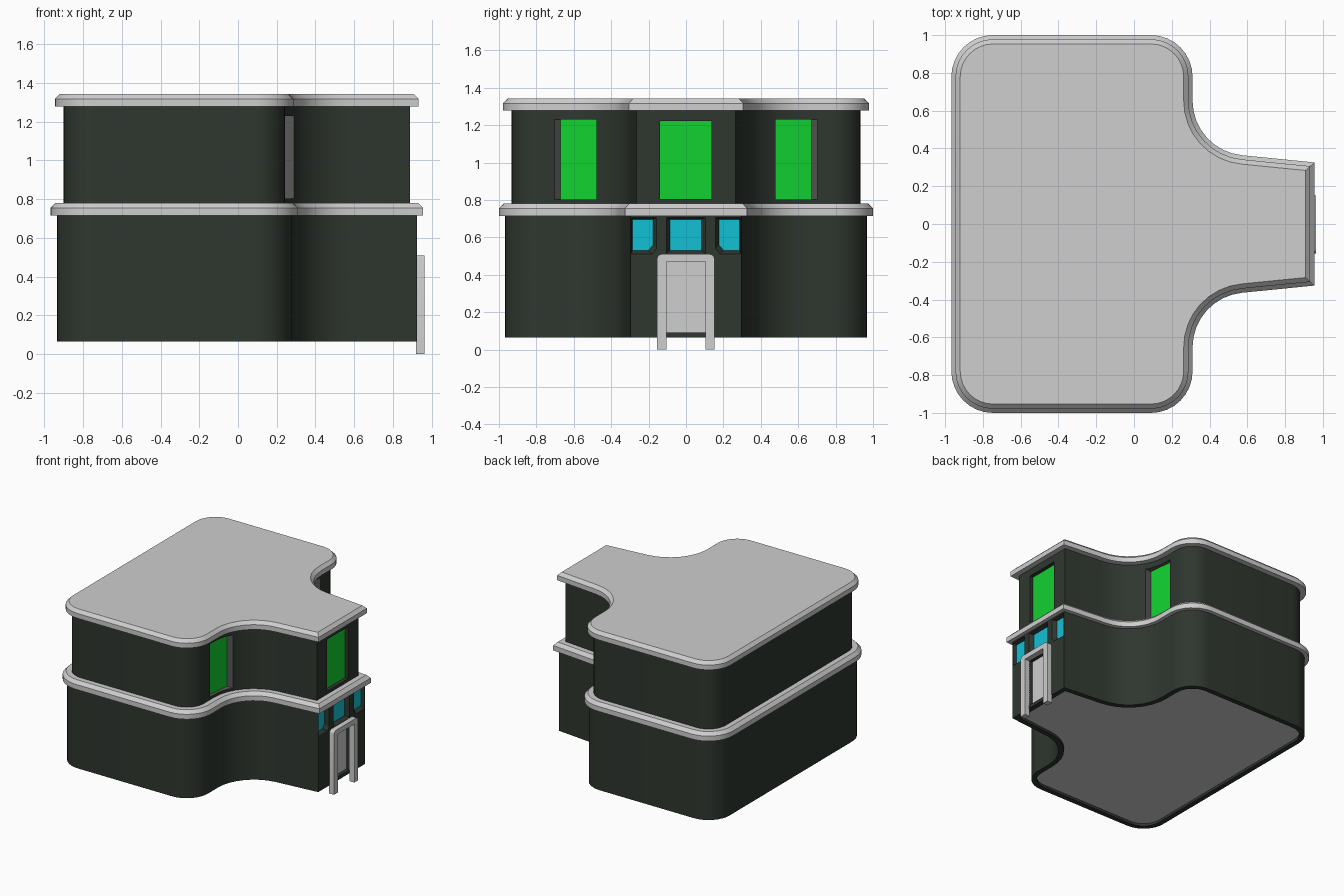
import bpy, bmesh, math
from mathutils import Vector, Matrix

if "Cube" in bpy.data.objects:
    bpy.data.objects.remove(bpy.data.objects["Cube"])

# ---------- materials (same slot order on every object) ----------
COLOURS = [("dark_wall", (0.028, 0.037, 0.028)), ("light_grey", (0.62, 0.62, 0.62)),
           ("mid_grey", (0.10, 0.10, 0.10)), ("green_glass", (0.006, 0.64, 0.03)),
           ("blue_glass", (0.006, 0.53, 0.66))]
MATS = []
for name, c in COLOURS:
    m = bpy.data.materials.new(name)
    m.diffuse_color = (*c, 1)
    m.use_nodes = True
    m.node_tree.nodes["Principled BSDF"].inputs["Base Color"].default_value = m.diffuse_color
    MATS.append(m)
WALL, LIGHT, MID, GREEN, BLUE = range(5)


def outline(d):
    """Rounded T-shaped plan, moved inward by d."""
    half = [(-0.967, -1, 0.22), (0.31, -1, 0.22), (0.31, -0.39, 0.29), (0.955, -0.326, 0)]
    base = half + [(x, -y, r) for x, y, r in reversed(half)]
    pts = []
    for i, (x, y, r) in enumerate(base):
        p = Vector((x, y))
        d1 = (p - Vector(base[i - 1][:2])).normalized()
        d2 = (Vector(base[(i + 1) % len(base)][:2]) - p).normalized()
        n1, n2 = Vector((-d1.y, d1.x)), Vector((-d2.y, d2.x))
        p = p + d * (n1 + n2) / (1 + n1.dot(n2))
        if r == 0:
            pts.append(p)
            continue
        sign = 1 if d1.x * d2.y - d1.y * d2.x > 0 else -1
        r -= sign * d
        phi = math.acos(d1.dot(d2))
        start = p - d1 * r * math.tan(phi / 2)
        centre = start + n1 * r * sign
        for k in range(9):
            pts.append(centre + Matrix.Rotation(sign * phi * k / 8, 2) @ (start - centre))
    return pts


def loft(bm, rings, side, first=None, last=None, special=None):
    """Closed solid through rings of 3D points; special = {side number: material}."""
    vs = [[bm.verts.new(p) for p in ring] for ring in rings]
    n = len(vs[0])
    faces = []
    for a, b in zip(vs, vs[1:]):
        for i in range(n):
            f = bm.faces.new((a[i], a[(i + 1) % n], b[(i + 1) % n], b[i]))
            f.material_index = (special or {}).get(i, side)
            faces.append(f)
    for ring, mat in ((vs[0], first), (vs[-1], last)):
        f = bm.faces.new(ring)
        f.material_index = side if mat is None else mat
        faces.append(f)
    bmesh.ops.recalc_face_normals(bm, faces=faces)


def make(name, bm):
    me = bpy.data.meshes.new(name)
    bm.to_mesh(me)
    bm.free()
    for m in MATS:
        me.materials.append(m)
    ob = bpy.data.objects.new(name, me)
    bpy.context.collection.objects.link(ob)
    return ob


def smooth(ob):
    ob.data.polygons.foreach_set("use_smooth", [True] * len(ob.data.polygons))
    ob.data.set_sharp_from_angle(angle=math.radians(25))


def layers(name, steps, mat):
    """Solid from (inset, height) steps of the plan outline."""
    bm = bmesh.new()
    loft(bm, [[(p.x, p.y, z) for p in outline(d)] for d, z in steps], mat)
    return make(name, bm)


def carve(ob, cutter):
    """Cut the openings and keep the colours of the cutter faces."""
    mod = ob.modifiers.new("openings", "BOOLEAN")
    mod.operation, mod.solver, mod.object = "DIFFERENCE", "EXACT", cutter
    dg = bpy.context.evaluated_depsgraph_get()
    dg.update()
    me = bpy.data.meshes.new_from_object(ob.evaluated_get(dg))
    ob.modifiers.clear()
    ob.data = me
    bpy.data.objects.remove(cutter)
    smooth(ob)


def front_opening(bm, outer, inner, x_face, depth, glass):
    """Recess in the +x wall, tapering from outer to inner (y, z) shape."""
    loft(bm, [[(x_face - depth, y, z) for y, z in inner],
              [(x_face, y, z) for y, z in outer],
              [(x_face + 0.05, y, z) for y, z in outer]], WALL, first=glass)


def rect(y0, y1, z0, z1):
    return [(y0, z0), (y1, z0), (y1, z1), (y0, z1)]


# ---------- lower storey ----------
lower = layers("lower_storey", [(0.032, 0.065), (0.032, 0.73)], WALL)
xf = 0.955 - 0.032
bm = bmesh.new()
# hollow underside with pale floor
loft(bm, [[(p.x, p.y, z) for p in outline(0.072)] for z in (0.0, 0.085)], WALL, last=LIGHT)
# door recess
door = rect(-0.105, 0.103, 0.092, 0.47)
front_opening(bm, door, door, xf, 0.03, LIGHT)
# three small windows
front_opening(bm, rect(-0.105, 0.103, 0.512, 0.705), rect(-0.085, 0.082, 0.53, 0.695), xf, 0.03, BLUE)
side_out = [(0.292, 0.512), (0.18, 0.512), (0.158, 0.54), (0.158, 0.705), (0.292, 0.705)]
side_in = [(0.287, 0.53), (0.202, 0.53), (0.177, 0.558), (0.177, 0.695), (0.287, 0.695)]
for s in (-1, 1):
    front_opening(bm, [(s * y, z) for y, z in side_out], [(s * y, z) for y, z in side_in], xf, 0.03, BLUE)
carve(lower, make("lower_cutter", bm))

# ---------- upper storey ----------
upper = layers("upper_storey", [(0.067, 0.77), (0.067, 1.29)], WALL)
bm = bmesh.new()
big = rect(-0.138, 0.136, 0.805, 1.222)
front_opening(bm, big, big, 0.955 - 0.067, 0.03, GREEN)
# tall windows in the curved corners, with grey reveals
plan = [(0.285, -0.75), (0.215, -0.67), (0.235, -0.475), (0.40, -0.485)]
for s in (-1, 1):
    loft(bm, [[(x, -s * y, z) for x, y in plan] for z in (0.803, 1.23)], MID, special={1: GREEN})
carve(upper, make("upper_cutter", bm))

# ---------- ledge and roof slabs with chamfered top edges ----------
smooth(layers("middle_ledge", [(0.0, 0.715), (0.0, 0.755), (0.025, 0.781)], LIGHT))
smooth(layers("roof_slab", [(0.022, 1.278), (0.022, 1.317), (0.047, 1.342)], LIGHT))

# ---------- door frame with rounded top corners ----------
profile = [(-0.155, 0.0), (-0.105, 0.0), (-0.105, 0.47), (0.103, 0.47), (0.103, 0.0), (0.152, 0.0)]
r = 0.025
for cy, a0 in ((0.152 - r, 0), (-0.155 + r, 90)):
    for k in range(4):
        a = math.radians(a0 + 30 * k)
        profile.append((cy + r * math.cos(a), 0.51 - r + r * math.sin(a)))
bm = bmesh.new()
loft(bm, [[(x, y, z) for y, z in profile] for x in (0.92, 0.964)], LIGHT)
smooth(make("door_frame", bm))
